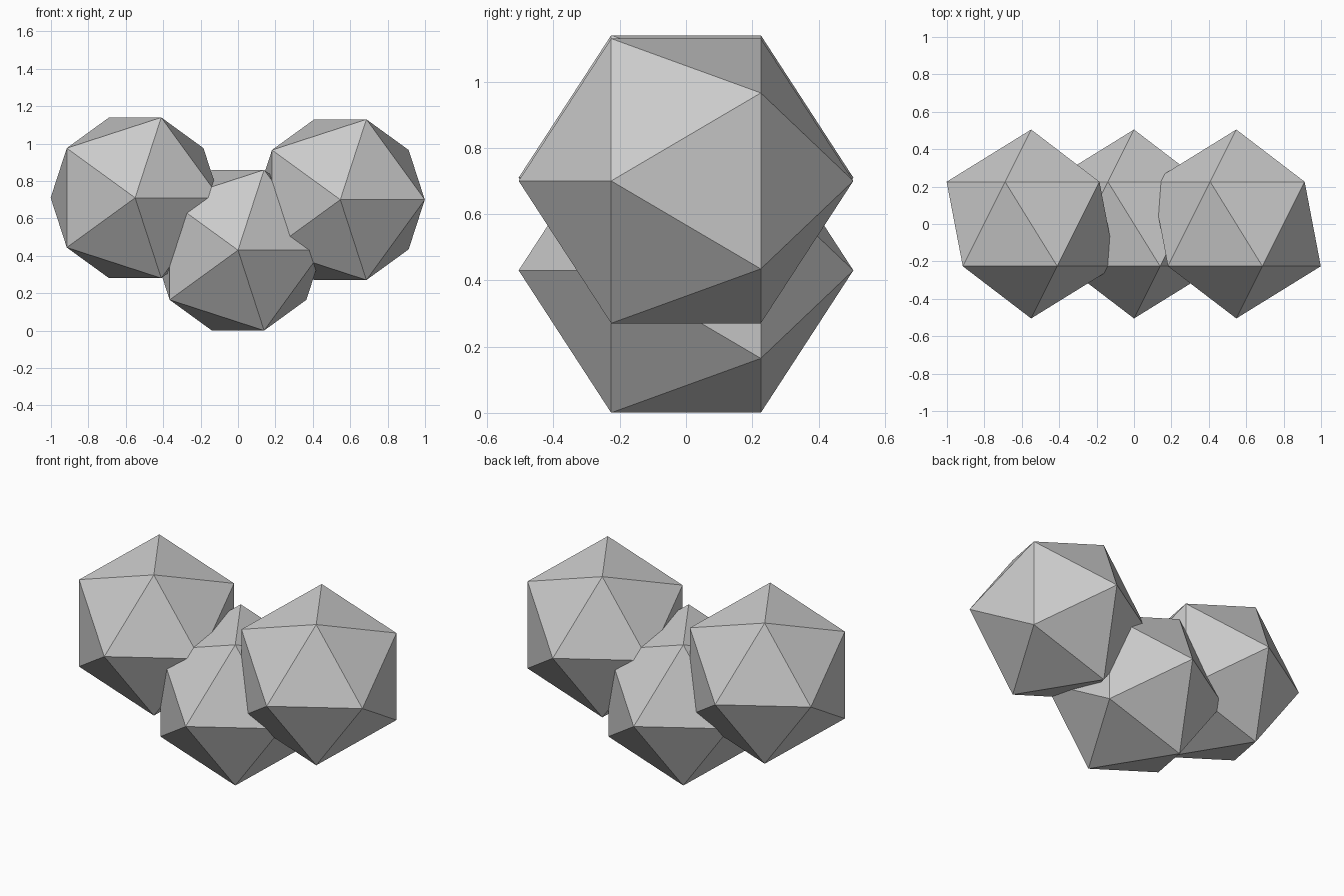
import bpy
import math

if "Cube" in bpy.data.objects:
    bpy.data.objects.remove(bpy.data.objects["Cube"], do_unlink=True)

# Single grey surface colour
GREY = (0.6, 0.6, 0.6, 1.0)
grey = bpy.data.materials.new("light_grey")
grey.use_nodes = True
grey.diffuse_color = GREY
grey.node_tree.nodes["Principled BSDF"].inputs["Base Color"].default_value = GREY

RADIUS = 0.505


def faceted_ball(name, x, z):
    """Flat-shaded icosahedron with one corner pointing to the front."""
    bpy.ops.mesh.primitive_ico_sphere_add(
        subdivisions=1, radius=RADIUS, location=(x, 0, z),
        rotation=(math.radians(90), 0, 0))
    ball = bpy.context.object
    ball.name = name
    ball.data.name = name
    ball.data.materials.append(grey)
    bpy.ops.object.shade_flat()


# Three overlapping balls: a low one between two raised ones
faceted_ball("middle_ball", 0, 0.43)
faceted_ball("right_ball", -0.55, 0.71)
faceted_ball("left_ball", 0.547, 0.70)
